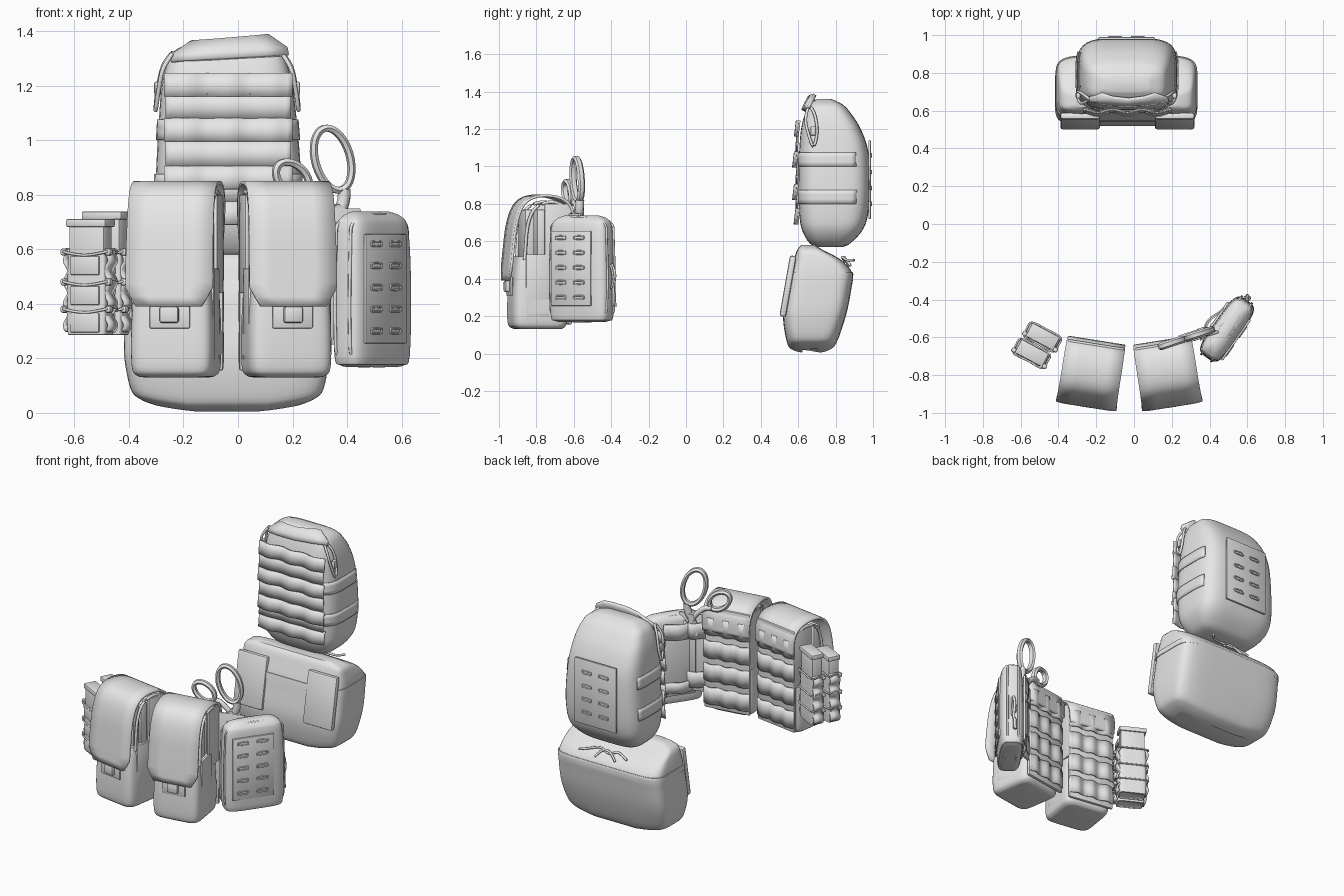
import bpy, bmesh, math
from mathutils import Matrix, Vector

if "Cube" in bpy.data.objects:
    bpy.data.objects.remove(bpy.data.objects["Cube"])

grey = bpy.data.materials.new("fabric_grey")
grey.diffuse_color = (0.8, 0.8, 0.8, 1)
grey.use_nodes = True
grey.node_tree.nodes["Principled BSDF"].inputs["Base Color"].default_value = grey.diffuse_color
M = Matrix()  # current part frame

def frame(x, y, deg):
    global M
    M = Matrix.Translation((x, y, 0)) @ Matrix.Rotation(math.radians(deg), 4, 'Z')

def add(name, bm, solid=0, angle=38):
    bmesh.ops.recalc_face_normals(bm, faces=bm.faces)
    me = bpy.data.meshes.new(name)
    bm.to_mesh(me)
    bm.free()
    me.materials.append(grey)
    me.polygons.foreach_set("use_smooth", [True] * len(me.polygons))
    me.set_sharp_from_angle(angle=math.radians(angle))
    ob = bpy.data.objects.new(name, me)
    bpy.context.collection.objects.link(ob)
    ob.matrix_world = M
    if solid:
        m = ob.modifiers.new("thickness", 'SOLIDIFY')
        m.thickness, m.offset = solid, 0

def spline(p, n=4, closed=False):
    """Smooth curve through tuples of any length."""
    p = [Vector(q) for q in p]
    k, out = len(p), []
    for i in range(k if closed else k - 1):
        ids = [(i + j) % k if closed else min(max(i + j, 0), k - 1) for j in (-1, 0, 1, 2)]
        a, b, c, d = (p[j] for j in ids)
        for t in (s / n for s in range(n)):
            out.append(b + (c - a) * (t / 2) + (a * 2 - b * 5 + c * 4 - d) * (t * t / 2)
                       + (b * 3 - a - c * 3 + d) * (t ** 3 / 2))
    return out if closed else out + [p[-1]]

def grid(rows, closed=False, caps=False):
    bm = bmesh.new()
    vs = [[bm.verts.new(v) for v in r] for r in rows]
    n = len(vs[0])
    for a, b in zip(vs, vs[1:]):
        for i in range(n if closed else n - 1):
            bm.faces.new((a[i], a[(i + 1) % n], b[(i + 1) % n], b[i]))
    if caps:
        bm.faces.new(vs[0])
        bm.faces.new(vs[-1])
    return bm

def loft(name, secs, e=5, n=40, smooth=4, sag=0, cut=None):
    """Stuffed bag from sections (z, x0, x1, y0, y1) with rounded corners."""
    rows = []
    for z, x0, x1, y0, y1 in (spline(secs, smooth) if smooth else secs):
        r = []
        for a in (2 * math.pi * (i + .5) / n for i in range(n)):
            u, v = (math.copysign(abs(t) ** (2 / e), t) for t in (math.cos(a), math.sin(a)))
            x = (x0 + x1 + (x1 - x0) * u) / 2
            r.append((x, (y0 + y1 + (y1 - y0) * v) / 2, z + sag * (x + .04) ** 2 * max(0, 1 - z / .25)))
        rows.append(r)
    bm = grid(rows, True, cut is None)
    if cut:
        bmesh.ops.delete(bm, geom=[f for f in bm.faces if f.calc_center_median().y > cut], context='FACES')
    add(name, bm, .006 if cut else 0)

def belt(name, secs, z0, z1, g, e, cut=None):
    """Band wrapped around a lofted bag between two heights."""
    def at(z):
        for a, b in zip(secs, secs[1:]):
            if a[0] <= z <= b[0]:
                q = Vector(a).lerp(Vector(b), (z - a[0]) / (b[0] - a[0]))
                return (z, q[1] - g, q[2] + g, q[3] - g, q[4] + g)
    loft(name, [at(z0 + (z1 - z0) * i / 3) for i in range(4)], e, smooth=0, cut=cut)

def box(name, c, size, bevel=.008, tilt=0):
    bm = bmesh.new()
    bmesh.ops.create_cube(bm, size=1)
    bmesh.ops.scale(bm, vec=size, verts=bm.verts)
    bmesh.ops.bevel(bm, geom=bm.edges[:], offset=bevel, segments=2, affect='EDGES', profile=.5)
    bmesh.ops.rotate(bm, verts=bm.verts, matrix=Matrix.Rotation(math.radians(tilt), 3, 'X'))
    bmesh.ops.translate(bm, vec=c, verts=bm.verts)
    add(name, bm)

def tube(name, pts, r, closed=False):
    """Cord with eight sides swept along a smooth path."""
    p = spline(pts, 5, closed)
    k, rows = len(p), []
    for i in range(k):
        t = (p[(i + 1) % k] - p[i - 1] if closed else p[min(i + 1, k - 1)] - p[max(i - 1, 0)]).normalized()
        u = t.cross(Vector((.13, .98, .15)) if abs(t.y) < .9 else Vector((0, 0, 1))).normalized()
        w = t.cross(u)
        rows.append([p[i] + (u * math.cos(a) + w * math.sin(a)) * r for a in (j * math.pi / 4 for j in range(8))])
    add(name, grid(rows + rows[:1] if closed else rows, True, not closed), angle=60)

def webbing(name, x0, x1, z0, z1, y, amp, bumps, lean=0):
    """Strap stitched at intervals, bulging between the stitches."""
    n = bumps * 8
    add(name, grid([[(x0 + (x1 - x0) * i / n, y + amp * math.sin(math.pi * bumps * i / n) ** 2 + lean * k,
                      z0 + (z1 - z0) * k) for i in range(n + 1)] for k in (0, .5, 1)]), .008)

def slots(name, xs, zs, y, w=.064):
    for x in xs:
        for z in zs:
            tube(name, [(x + w / 2 * k, y, z + h) for k, h in
                        ((-1, 0), (-.85, .008), (.85, .008), (1, 0), (.85, -.008), (-.85, -.008))], .0035, True)

# Two flap pouches at the front
for side, x, deg in (("left", -.225, -9), ("right", .175, 9)):
    frame(x, -.785, deg)
    loft(side + "_pouch_body", [(.13, -.11, .11, -.11, .1), (.137, -.135, .135, -.14, .12),
         (.17, -.152, .152, -.158, .135), (.3, -.154, .154, -.158, .14), (.44, -.147, .147, -.147, .135),
         (.52, -.14, .14, -.13, .13)], 6)
    box(side + "_pouch_back", (0, .145, .48), (.3, .02, .65))
    for s in (-1, 1):
        box(side + "_pouch_gusset", (s * .143, .075, .62), (.014, .14, .36), .006)
        box(side + "_pouch_side_wall", (s * .146, -.03, .36), (.016, .13, .34), .006)
        tube(side + "_pouch_hood_edge", [(s * .14, y, z) for y, z in
             ((-.1, .5), (-.085, .68), (-.04, .78), (.05, .81), (.13, .78))], .009)
    for i in range(3):
        box(side + "_magazine", (0, -.07 + i * .065, .63), (.24, .05, .28))
    path = spline([(.165, .66, .15), (.158, .76, .155), (.115, .82, .157), (.03, .843, .158), (-.06, .832, .158),
                   (-.115, .785, .159), (-.148, .69, .16), (-.165, .56, .162), (-.175, .46, .162)], 4)
    path += [Vector((-.178, .425, .143)), Vector((-.18, .39, .122))]
    add(side + "_flap", grid([[(w * k, y, z) for k in (-1, -.5, 0, .5, 1)] for y, z, w in path]), .014)
    box(side + "_flap_buckle", (0, -.175, .36), (.07, .025, .06))
    box(side + "_buckle_strap", (0, -.16, .36), (.15, .012, .1), .005)
    for i in range(4):
        z = .185 + i * .15
        webbing(side + "_back_webbing", -.15, .15, z, z + .11, .154, .016, 3)

# Zipped pouch on the right hip
frame(.488, -.553, 55)
loft("zip_pouch", [(.168, -.12, .12, -.035, .03), (.175, -.16, .16, -.06, .05), (.21, -.182, .182, -.075, .066),
     (.45, -.186, .185, -.08, .068), (.67, -.178, .175, -.072, .06), (.72, -.15, .15, -.05, .045),
     (.738, -.11, .1, -.02, .02)], 4)
for y in (-.035, .03):
    tube("zip_pouch_piping", [(-.16, y, .2), (0, y, .172), (.16, y, .2), (.185, y, .3), (.182, y, .6), (.16, y, .7),
                              (0, y, .728), (-.16, y, .7), (-.182, y, .6), (-.186, y, .3)], .006, True)
box("zip_pouch_panel", (-.02, -.077, .455), (.26, .012, .4), .004)
slots("zip_pouch_slot", (-.085, .035), (.3, .38, .46, .54, .62), -.084)
box("zip_pouch_back_panel", (0, .07, .45), (.24, .014, .44), .005)
webbing("zip_pouch_back_cover", -.13, .08, .6, .7, .075, .03, 1)
webbing("zip_pouch_back_loop", -.12, .07, .25, .32, .075, .02, 1)
tube("zip_pull_cord", [(.19, 0, .48), (.207, .005, .42), (.2, 0, .34), (.207, .01, .25)], .008)
tube("zip_pull_loop", [(.192, -.01, .47), (.207, -.01, .4), (.195, -.01, .35), (.192, .015, .4)], .006, True)
box("zip_pull_tab", (.202, .005, .29), (.015, .02, .07), .005)

# Shears and their holder
frame(.29, -.6, 18)
for name, cx, cz, rx, rz, tilt in (("large", .06, .93, .08, .13, 17), ("small", -.095, .86, .062, .085, 50)):
    rows, R = [], Matrix.Rotation(math.radians(-tilt), 3, 'Y')
    for a in (2 * math.pi * i / 32 for i in range(33)):
        rows.append([R @ Vector(((rx - d) * math.cos(a), y, (rz - d) * math.sin(a))) + Vector((cx, 0, cz))
                     for d, y in ((0, -.01), (.012, -.02), (.025, -.012), (.025, .012), (.012, .02), (0, .01))])
    add("shears_" + name + "_handle", grid(rows, True))
tube("shears_large_stem", [(.105, 0, .82), (.1, 0, .77), (.07, 0, .7), (.05, 0, .62)], .024)
tube("shears_small_stem", [(-.05, .01, .81), (0, .01, .8), (.06, .01, .74), (.08, .01, .68)], .016)
tube("shears_pivot", [(.075, -.025, .745), (.075, .028, .745)], .02)
box("shears_blades", (.07, 0, .55), (.04, .012, .4), .004)
box("shears_holder", (.07, -.02, .5), (.18, .014, .5), .005)
webbing("shears_holder_sleeve", -.01, .15, .6, .7, -.015, .04, 1)
webbing("shears_holder_loop", -.01, .15, .28, .38, -.015, .025, 1)

# Twin laced magazine pouches on the left hip
frame(-.512, -.64, -28)
for part, y, top, x in (("front", -.052, .71, -.005), ("rear", .052, .738, .005)):
    loft(part + "_laced_pouch", [(.29, x - .07, x + .07, y - .035, y + .035), (.3, x - .08, x + .08, y - .043, y + .043),
         (.45, x - .08, x + .08, y - .043, y + .043), (.58, x - .078, x + .078, y - .04, y + .04)], 7)
    box(part + "_small_magazine", (x, y, (.5 + top) / 2), (.145, .066, top - .5), .006)
    box(part + "_magazine_base", (x, y, top - .014), (.165, .08, .03), .006)
    for s in (-1, 1):
        add(part + "_scalloped_side", grid([[(x + s * (.084 + .009 * math.sin(i * math.pi / 4)), y + k, .3 + i * .01)
                                             for k in (-.032, .032)] for i in range(31)]), .01)
        for z in (.38, .48, .59):
            box(part + "_lace_knot", (x + s * .092, y - .03, z), (.026, .026, .026))
    for z in (.38, .48, .59):
        tube(part + "_lace", [(x + a, y + b, z + c) for a, b, c in ((-.085, -.045, 0), (0, -.046, -.012),
             (.085, -.045, 0), (.094, 0, .01), (.085, .04, 0), (0, .044, 0), (-.085, .04, 0), (-.094, 0, .01))], .005, True)
        box(part + "_pouch_strap", (x, y - .043, z - .05), (.12, .012, .07), .005)

# Tall pack at the back
frame(0, 0, 0)
pack = [(.57, -.17, .09, .7, .84), (.59, -.24, .16, .66, .88), (.66, -.29, .215, .62, .945), (.75, -.305, .23, .605, .975),
        (.9, -.3, .23, .6, .985), (1.08, -.29, .215, .605, .975), (1.2, -.28, .2, .615, .935), (1.28, -.26, .18, .635, .885),
        (1.33, -.23, .15, .66, .84), (1.36, -.16, .08, .7, .78)]
loft("tall_pack", pack, 4)
for z in (.8, 1.0):
    belt("pack_side_strap", pack, z, z + .075, .004, 4, .9)
for z, y in ((.69, .596), (.82, .588), (.995, .588), (1.16, .598)):
    webbing("pack_webbing", -.27, .2, z, z + .085, y, -.017, 3, .01)
for z in (.775, .905, 1.08):
    webbing("pack_webbing_backing", -.265, .195, z, z + .09, .594, -.006, 3, .005)
add("pack_top_flap", grid([[(-.03 + w * k, y + .03 * k * k, z + .012 * k) for k in (-1, -.6, 0, .6, 1)]
                           for z, w, y in ((1.3, .215, .625), (1.325, .21, .635), (1.372, .14, .66))]), .018)
box("pack_rear_panel", (-.04, .982, .93), (.3, .014, .42), .005)
slots("pack_rear_slot", (-.1, .02), (.8, .885, .97, 1.06), .991)
for s in (-1, 1):
    tube("pack_side_cord", [(-.04 + s * a, y, z) for a, y, z in ((.2, .66, 1.32), (.235, .69, 1.27), (.255, .7, 1.18),
         (.262, .68, 1.11), (.25, .65, 1.19), (.235, .64, 1.26))], .008, True)
    box("pack_cord_lock", (-.04 + s * .255, .68, 1.19), (.025, .03, .05))

# Wide bag below the tall pack
bag = [(0, -.3, .22, .62, .72), (.012, -.36, .28, .57, .765), (.05, -.395, .315, .54, .805), (.2, -.418, .335, .518, .855),
       (.35, -.415, .335, .538, .885), (.43, -.41, .33, .552, .89), (.5, -.4, .32, .575, .83), (.555, -.38, .3, .595, .73),
       (.58, -.31, .23, .615, .69)]
loft("wide_bag", bag, 6, sag=.4)
belt("wide_bag_lid_edge", bag, .4, .435, .005, 6)
for x in (-.285, .215):
    box("wide_bag_front_panel", (x, .545, .36), (.21, .035, .33), .012, -10)
tube("wide_bag_cord", [(-.17, .85, .49), (-.1, .835, .515), (-.04, .85, .5), (.03, .835, .515), (.1, .86, .5),
                       (.14, .9, .5)], .007)
tube("wide_bag_cord_bow", [(-.1, .87, .47), (-.05, .85, .51), (0, .85, .51), (.04, .88, .47)], .007)
